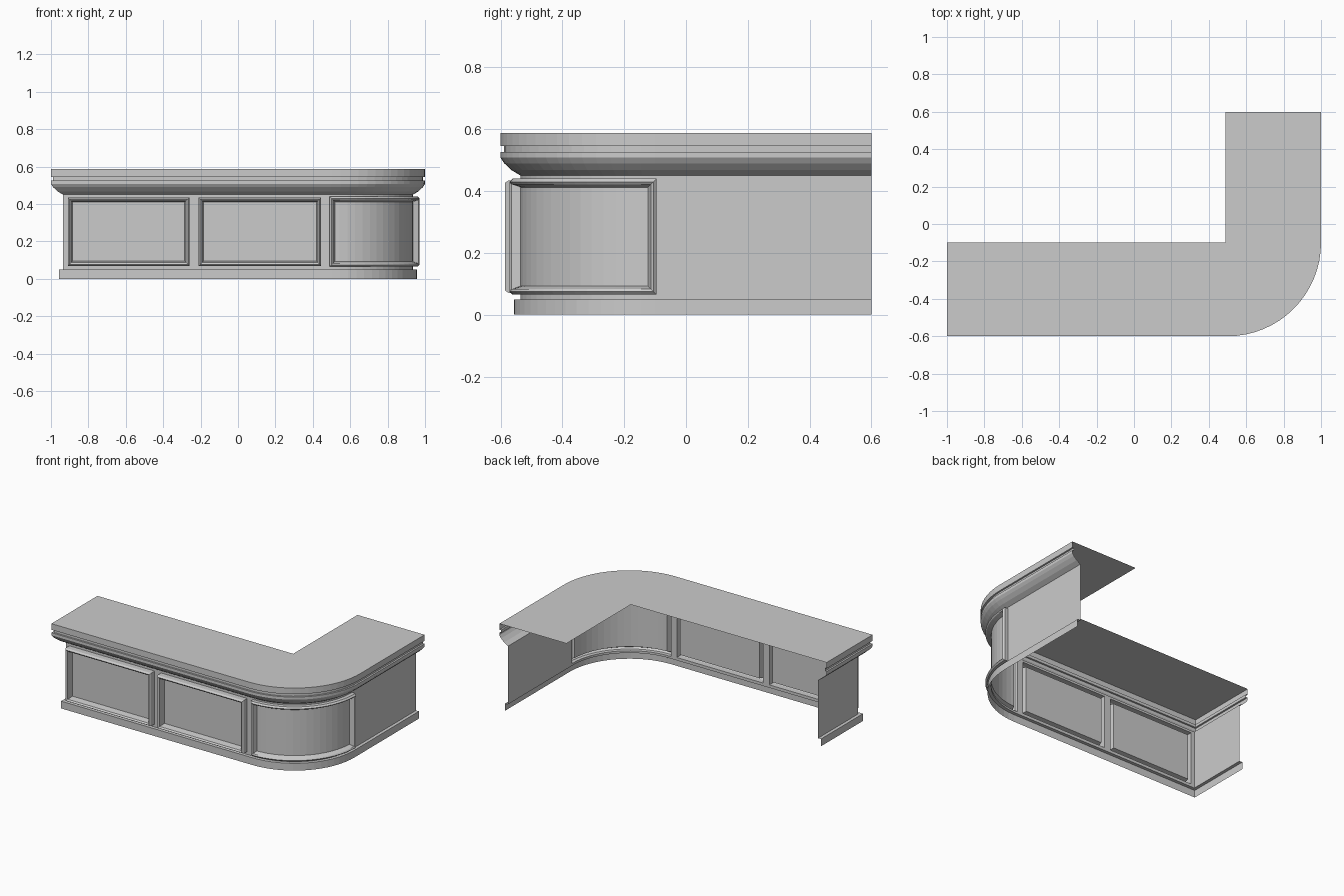
import bpy, bmesh
from math import sin, cos, pi

if "Cube" in bpy.data.objects:
    bpy.data.objects.remove(bpy.data.objects["Cube"])

N = 16                      # facets of the rounded corner
R = 0.5                     # outer corner radius
CX, CY = 0.5, -0.1          # corner centre
D = 0.065                   # wall set back from the counter edge
ARC = (R - D) * pi / 2      # wall length round the corner


def make(name, verts, faces):
    me = bpy.data.meshes.new(name)
    me.from_pydata(verts, [], faces)
    bm = bmesh.new()
    bm.from_mesh(me)
    bmesh.ops.remove_doubles(bm, verts=bm.verts, dist=1e-5)
    bmesh.ops.recalc_face_normals(bm, faces=bm.faces)
    bm.to_mesh(me)
    bm.free()
    ob = bpy.data.objects.new(name, me)
    bpy.context.collection.objects.link(ob)
    return ob


def outline(d):
    """Outer counter edge, inset by d, from left end to back of right arm."""
    arc = [(CX + (R - d) * sin(i / N * pi / 2), CY - (R - d) * cos(i / N * pi / 2))
           for i in range(N + 1)]
    return [(-1 + d, -0.1), (-1 + d, -0.6 + d)] + arc + [(1 - d, 0.6)]


def sweep(name, profile):
    """Sweep (inset, height) points along the counter edge."""
    rows = [[(x, y, z) for x, y in outline(d)] for d, z in profile]
    n = len(rows[0])
    faces = [(r * n + i, r * n + i + 1, (r + 1) * n + i + 1, (r + 1) * n + i)
             for r in range(len(rows) - 1) for i in range(n - 1)]
    return make(name, sum(rows, []), faces)


def on_wall(u, z, h=0.0):
    """Point at distance u along the wall, height z, raised h outward."""
    r = R - D + h
    if u <= CX:
        return (u, CY - r, z)
    if u >= CX + ARC:
        return (CX + r, CY + u - CX - ARC, z)
    a = (u - CX) / ARC * pi / 2
    return (CX + r * sin(a), CY - r * cos(a), z)


arc_us = [CX + ARC * i / N for i in range(N + 1)]

# Panels: u0, u1, z0, z1, moulding profile (inset, height)
flat_prof = [(0, 0), (0, 0.038), (0.008, 0.05), (0.018, 0.042), (0.025, 0)]
curve_prof = [(0, 0), (0, 0.026), (0.01, 0.036), (0.018, 0.03), (0.028, 0)]
panels = [(-0.91, -0.26, 0.07, 0.435, flat_prof),
          (-0.21, 0.445, 0.07, 0.435, flat_prof),
          (0.49, CX + ARC + 0.005, 0.065, 0.44, curve_prof)]

# Wall skin, left open behind the hollow mouldings
us = {-1 + D, CX + ARC + 0.7, *arc_us}
zs = {0.05, 0.45}
for u0, u1, z0, z1, p in panels:
    w = p[-1][0]
    us |= {u0, u0 + w, u1 - w, u1}
    zs |= {z0, z0 + w, z1 - w, z1}
us, zs = sorted(us), sorted(zs)


def in_moulding(u, z):
    for u0, u1, z0, z1, p in panels:
        w = p[-1][0]
        if u0 < u < u1 and z0 < z < z1:
            return not (u0 + w < u < u1 - w and z0 + w < z < z1 - w)
    return False


verts = [on_wall(u, z) for z in zs for u in us]
n = len(us)
faces = [(j * n + i, j * n + i + 1, (j + 1) * n + i + 1, (j + 1) * n + i)
         for j in range(len(zs) - 1) for i in range(n - 1)
         if not in_moulding((us[i] + us[i + 1]) / 2, (zs[j] + zs[j + 1]) / 2)]
k = len(verts)
verts += [(-1 + D, y, z) for y, z in
          ((-0.1, 0.05), (-0.6 + D, 0.05), (-0.6 + D, 0.45), (-0.1, 0.45))]
faces.append((k, k + 1, k + 2, k + 3))
make("counter_wall", verts, faces)

# Panel mouldings
for idx, (u0, u1, z0, z1, prof) in enumerate(panels):
    mid = [u for u in arc_us if u0 + 0.04 < u < u1 - 0.04]
    verts = []
    for i, h in prof:
        line = [u0 + i] + mid + [u1 - i]
        verts += [on_wall(u, z0 + i, h) for u in line]
        verts += [on_wall(u, z1 - i, h) for u in reversed(line)]
    m = 2 * (len(mid) + 2)
    faces = [(r * m + q, r * m + (q + 1) % m, (r + 1) * m + (q + 1) % m, (r + 1) * m + q)
             for r in range(len(prof) - 1) for q in range(m)]
    make("panel_moulding_%d" % (idx + 1), verts, faces)

# Plinth and cornice
sweep("plinth", [(0.043, 0), (0.043, 0.05), (D, 0.05)])
sweep("cornice", [(D, 0.45), (0.055, 0.456), (0.035, 0.468), (0.012, 0.49),
                  (0, 0.508), (0, 0.526), (0.012, 0.526), (0.012, 0.546),
                  (0, 0.546), (0, 0.588)])

# Counter top sheet
top = outline(0) + [(0.49, 0.6), (0.49, -0.1)]
make("counter_top", [(x, y, 0.588) for x, y in top], [tuple(range(len(top)))])
